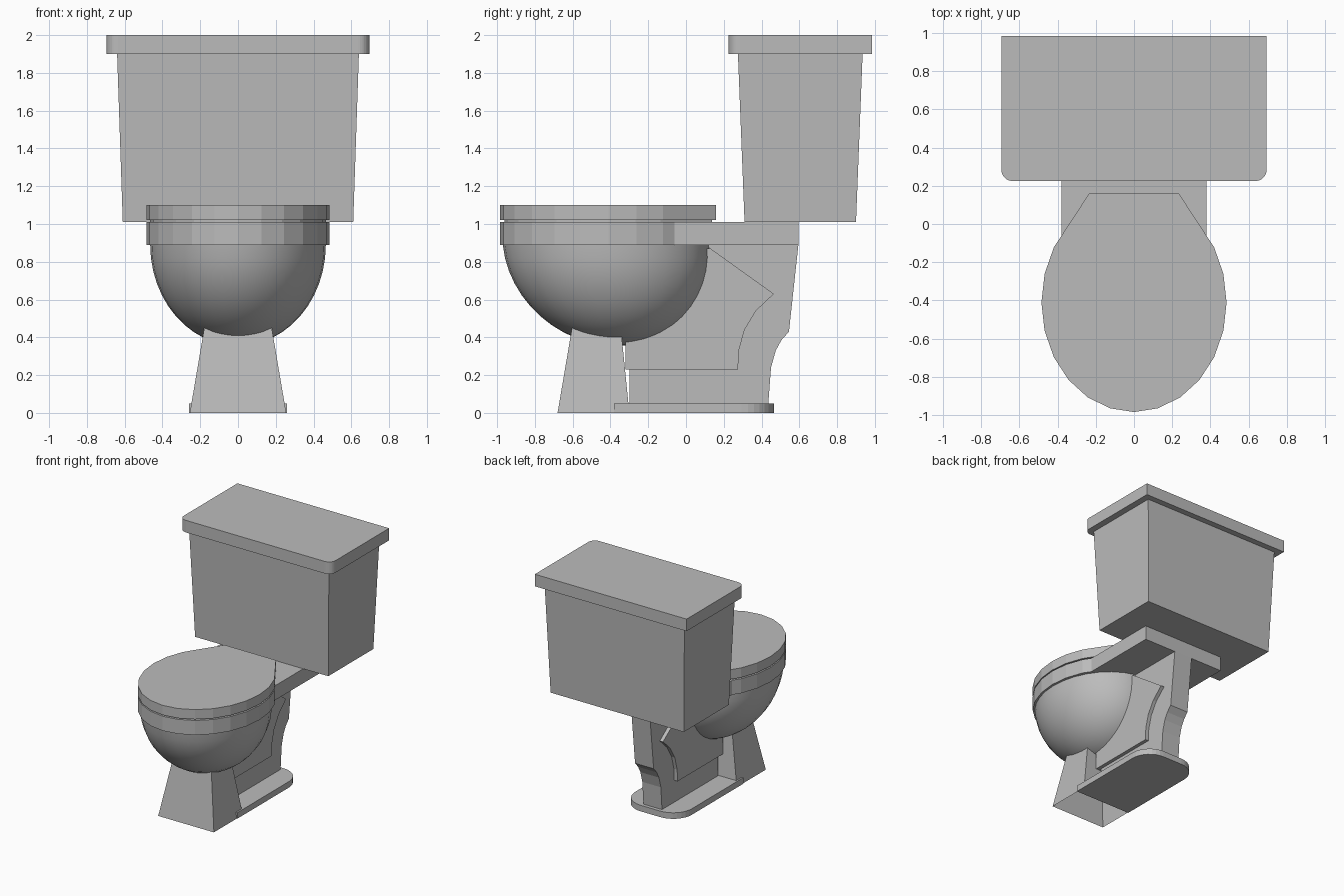
import bpy
import bmesh
from math import sin, cos, pi, radians
from mathutils import Matrix

cube = bpy.data.objects.get("Cube")
if cube:
    bpy.data.objects.remove(cube, do_unlink=True)

grey = bpy.data.materials.new("ceramic grey")
grey.use_nodes = True
colour = (0.5, 0.5, 0.5, 1)
grey.diffuse_color = colour
grey.node_tree.nodes["Principled BSDF"].inputs["Base Color"].default_value = colour


def finish(name, bm):
    bmesh.ops.recalc_face_normals(bm, faces=bm.faces)
    mesh = bpy.data.meshes.new(name)
    bm.to_mesh(mesh)
    bm.free()
    mesh.materials.append(grey)
    obj = bpy.data.objects.new(name, mesh)
    bpy.context.collection.objects.link(obj)
    return obj


def loft(name, lower, upper, open_bottom=False):
    """Join two matching loops of 3D points into a closed solid."""
    bm = bmesh.new()
    a = [bm.verts.new(p) for p in lower]
    b = [bm.verts.new(p) for p in upper]
    for i in range(len(a)):
        j = (i + 1) % len(a)
        bm.faces.new((a[i], a[j], b[j], b[i]))
    bm.faces.new(b)
    if not open_bottom:
        bm.faces.new(a[::-1])
    return finish(name, bm)


def slab(name, outline, z0, z1):
    return loft(name, [(x, y, z0) for x, y in outline], [(x, y, z1) for x, y in outline])


def side_profile(name, outline, half):
    """Extrude a (y, z) profile across x."""
    return loft(name, [(-half, y, z) for y, z in outline], [(half, y, z) for y, z in outline])


def rect(half, y0, y1, z=None):
    pts = [(-half, y0), (half, y0), (half, y1), (-half, y1)]
    return pts if z is None else [(x, y, z) for x, y in pts]


def rounded(half, y_square, y_round, r, steps=8):
    """Rectangle whose two corners at y_round are rounded."""
    s = 1 if y_round > y_square else -1
    arc = [(half - r + r * cos(t), y_round + s * r * (sin(t) - 1))
           for t in (i * pi / 2 / steps for i in range(steps + 1))]
    return ([(half, y_square)] + arc + [(-x, y) for x, y in reversed(arc)]
            + [(-half, y_square)])


def seat_outline(scale=1.0):
    """Faceted oval with a narrow straight back."""
    pts = [(0.485 * cos(radians(a)), 0.575 * sin(radians(a)))
           for a in range(150, 391, 15)]
    pts += [(0.235, 0.57), (-0.235, 0.57)]
    return [(x * scale, y * scale - 0.41) for x, y in pts]


# Cistern and its lid
loft("tank", rect(0.61, 0.31, 0.90, 1.01), rect(0.64, 0.275, 0.935, 1.90))
slab("tank_lid", rounded(0.695, 0.985, 0.225, 0.06), 1.90, 2.0)

# Seat, spacer and rim
slab("seat_lid", seat_outline(), 1.02, 1.10)
slab("seat_spacer", seat_outline(0.96), 1.0, 1.03)
slab("bowl_rim", seat_outline(), 0.89, 1.01)

# Bowl: lower half of an ellipsoid, leaning slightly back at the bottom
bm = bmesh.new()
bmesh.ops.create_uvsphere(bm, u_segments=32, v_segments=24, radius=1)
bmesh.ops.delete(bm, geom=[v for v in bm.verts if v.co.z > 0.01], context="VERTS")
bmesh.ops.transform(bm, verts=bm.verts, matrix=Matrix.Diagonal((0.465, 0.55, 0.535, 1)))
for v in bm.verts:
    v.co.y += -0.42 - 0.1 * v.co.z
    v.co.z += 0.89
bowl = finish("bowl", bm)
bpy.ops.object.select_all(action="DESELECT")
bowl.select_set(True)
bpy.context.view_layer.objects.active = bowl
bpy.ops.object.shade_smooth_by_angle(angle=radians(40))

# Shelf under the tank
slab("tank_shelf", rect(0.38, -0.07, 0.595), 0.89, 1.01)

# Rear column with raised side panels
side_profile("rear_column", [
    (-0.30, 0.04), (0.435, 0.04), (0.45, 0.24), (0.475, 0.33), (0.505, 0.385),
    (0.545, 0.43), (0.595, 0.89), (0.05, 0.89), (-0.30, 0.45)], 0.085)
side_profile("side_panel", [
    (-0.32, 0.23), (0.275, 0.23), (0.28, 0.33), (0.31, 0.44), (0.37, 0.54),
    (0.465, 0.63), (0.13, 0.87), (-0.10, 0.87), (-0.32, 0.50)], 0.115)

# Front pedestal (hollow underneath) and foot plate
loft("front_pedestal", rect(0.255, -0.68, -0.30, 0), rect(0.17, -0.595, -0.35, 0.5), True)
slab("foot_plate", rounded(0.26, -0.38, 0.465, 0.17), 0.0, 0.05)
